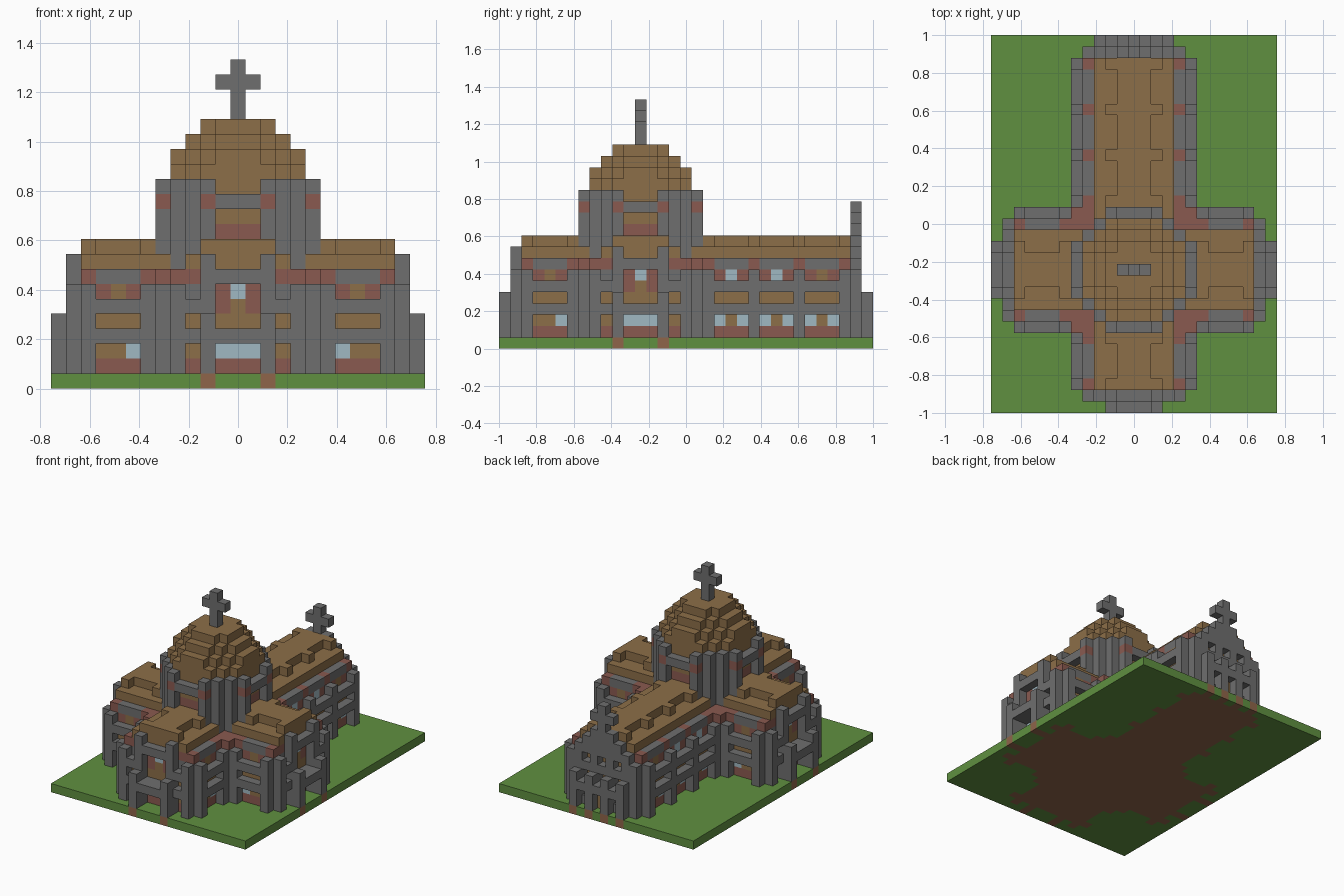
import bpy
import bmesh

cube = bpy.data.objects.get("Cube")
if cube:
    bpy.data.objects.remove(cube)

U = 2 / 33          # edge of one block
CY = -4             # row of the crossing, under the dome
PALETTE = {
    "grass": (96, 144, 64), "dirt": (143, 101, 74), "stone": (110, 110, 110),
    "timber": (140, 110, 72), "brick": (138, 90, 80), "glass": (160, 184, 194),
}


def linear(c):
    c /= 255
    return c / 12.92 if c <= 0.04045 else ((c + 0.055) / 1.055) ** 2.4


materials = {}
for mat_name, rgb in PALETTE.items():
    m = bpy.data.materials.new(mat_name)
    m.use_nodes = True
    colour = (*[linear(c) for c in rgb], 1)
    m.diffuse_color = colour
    m.node_tree.nodes["Principled BSDF"].inputs["Base Color"].default_value = colour
    materials[mat_name] = m

cells = {}          # block position -> (part, material)


def span(a):
    return range(a[0], a[1] + 1) if isinstance(a, tuple) else (a,)


def fill(part, mat, xs, ys, zs, place=lambda s, t: (s, t)):
    for x in span(xs):
        for y in span(ys):
            px, py = place(x, y)
            for z in span(zs):
                cells[px, py, z] = (part, mat)


# Each arm maps (across, along) to the plan
ARMS = {
    "front": (lambda s, t: (s, CY - t), 12),
    "back": (lambda s, t: (s, CY + t), 20),
    "left": (lambda s, t: (t, CY + s), 12),
    "right": (lambda s, t: (-t, CY + s), 12),
}

# Lawn
fill("lawn", "grass", (-12, 12), (-16, 16), 0)


def side_walls(arm, put, length):
    wall, posts = arm + "_wall", arm + "_buttresses"
    for side in (-1, 1):
        a, b = 4 * side, 5 * side
        for t in range(6, length - 1, 4):
            # Pillar with a brick cap set back from it
            fill(wall, "stone", a, t, (1, 6), put)
            fill(wall, "brick", a, t, 7, put)
            fill(posts, "stone", b, t, (1, 6), put)
            if t + 4 > length - 2:
                continue
            # Window bay between two pillars
            bay = (t + 1, t + 3)
            for k, mat in enumerate(("brick", "timber", "stone", "timber",
                                     "stone", "brick", "stone"), 1):
                fill(wall, mat, a, bay, k, put)
            fill(wall, "glass", a, t + 1, 2, put)
            if length > 12:
                fill(wall, "glass", a, t + 3, 2, put)
            upper = "glass" if length > 12 and t < 14 else "timber"
            fill(wall, upper, a, t + 2, 6, put)
            for k in (3, 5):
                fill(posts, "stone", b, bay, k, put)


def rounded_end(arm, put, length):
    wall, posts = arm + "_wall", arm + "_end_frame"
    inner, outer, tip = length - 2, length - 1, length
    # Recessed wall with windows
    for k, mat in enumerate(("brick", "glass", "stone", "timber",
                             "brick", "brick", "stone"), 1):
        fill(wall, mat, (-1, 1), inner, k, put)
    fill(wall, "timber", 0, inner, 5, put)
    fill(wall, "glass", 0, inner, 6, put)
    for side in (-1, 1):
        for k, mat in enumerate(("brick", "timber", "stone", "timber",
                                 "stone", "stone", "brick"), 1):
            fill(wall, mat, 3 * side, inner, k, put)
        # Stepped pillars and their cross beams
        fill(posts, "stone", 4 * side, outer, (1, 6), put)
        fill(posts, "stone", 2 * side, outer, (1, 8), put)
        fill(posts, "stone", 2 * side, tip, (1, 4), put)
        for k in (3, 5):
            fill(posts, "stone", 3 * side, outer, k, put)
    fill(posts, "stone", (-1, 1), outer, 7, put)
    fill(posts, "stone", (-1, 1), outer, 3, put)
    fill(posts, "stone", (-1, 1), tip, 3, put)


def gable_end(put, length):
    outer, tip = length - 1, length
    # Stepped gable with window openings
    for half, top in ((4, 6), (3, 7), (2, 8), (1, 9)):
        fill("back_gable", "stone", (-half, half), outer, (1, top), put)
    for s in (-2, 0, 2):
        for k in (2, 4, 6):
            cells.pop((*put(s, outer), k), None)
    fill("back_gable", "timber", 0, outer, (1, 2), put)
    # Porch
    for s in (-3, -1, 1, 3):
        fill("porch", "stone", s, tip, (1, 4), put)
    fill("porch", "stone", (-3, 3), tip, 3, put)
    # Gable cross
    fill("gable_cross", "stone", 0, outer, (10, 12), put)
    fill("gable_cross", "stone", (-1, 1), outer, 11, put)


for arm, (put, length) in ARMS.items():
    fill(arm + "_wall", "timber", (-3, 3), (0, length - 2), (1, 7), put)
    side_walls(arm, put, length)
    if arm == "back":
        gable_end(put, length)
    else:
        rounded_end(arm, put, length)
    # Two-step roof, its ridge widening at each pillar
    fill(arm + "_roof", "timber", (-3, 3), (0, length - 2), 8, put)
    fill(arm + "_roof", "timber", (-1, 1), (0, length - 2), 9, put)
    for t in range(6, length - 1, 4):
        fill(arm + "_roof", "timber", (-2, 2), t, 9, put)

# Inner corners where the arms meet
for sx in (-1, 1):
    for sy in (-1, 1):
        for a in (4, 5):
            for b in (4, 5):
                fill("corner_piers", "stone", a * sx, CY + b * sy, (1, 4))
                fill("corner_piers", "brick", a * sx, CY + b * sy, (5, 7))


def octagon(part, mat, reach, diagonal, zs):
    for x in range(-reach, reach + 1):
        for y in range(-reach, reach + 1):
            if abs(x) + abs(y) <= diagonal:
                fill(part, mat, x, CY + y, zs)


# Tower: core, corner pillars, and a recessed window on each face
octagon("tower_core", "timber", 4, 6, (8, 13))
for sx in (-1, 1):
    for sy in (-1, 1):
        for a in (2, 3, 4, 5):
            fill("tower_pillars", "stone", a * sx, CY + (7 - a) * sy, (8, 13))
        for a in (2, 5):
            fill("tower_pillars", "brick", a * sx, CY + (7 - a) * sy, 12)
for put, _ in ARMS.values():
    fill("tower_core", "brick", (-1, 1), 4, 10, put)
    fill("tower_beams", "stone", (-1, 1), 5, 12, put)

# Dome tiers and top cross
for k, (reach, diagonal) in enumerate(((4, 6), (4, 5), (3, 4), (2, 3)), 14):
    octagon("dome", "timber", reach, diagonal, k)
fill("top_cross", "stone", 0, CY, (18, 21))
fill("top_cross", "stone", (-1, 1), CY, 20)

# Bare earth beneath everything standing on the lawn
for x, y, z in list(cells):
    if z == 1:
        cells[x, y, 0] = ("lawn", "dirt")

# One mesh per part, keeping only the exposed block faces
AXES = [(axis, sign) for axis in range(3) for sign in (-1, 1)]
for part in sorted({p for p, _ in cells.values()}):
    bm = bmesh.new()
    corners = {}
    slots = []
    for pos, (owner, mat) in cells.items():
        if owner != part:
            continue
        for axis, sign in AXES:
            beside = list(pos)
            beside[axis] += sign
            if tuple(beside) in cells:
                continue
            loop = []
            for da, db in ((0, 0), (1, 0), (1, 1), (0, 1)):
                c = list(pos)
                c[axis] += sign > 0
                c[(axis + 1) % 3] += da
                c[(axis + 2) % 3] += db
                key = tuple(c)
                if key not in corners:
                    x, y, z = key
                    corners[key] = bm.verts.new(((x - 0.5) * U, (y - 0.5) * U, z * U))
                loop.append(corners[key])
            face = bm.faces.new(loop if sign > 0 else loop[::-1])
            if mat not in slots:
                slots.append(mat)
            face.material_index = slots.index(mat)
    mesh = bpy.data.meshes.new(part)
    bm.to_mesh(mesh)
    bm.free()
    for mat in slots:
        mesh.materials.append(materials[mat])
    bpy.context.collection.objects.link(bpy.data.objects.new(part, mesh))
